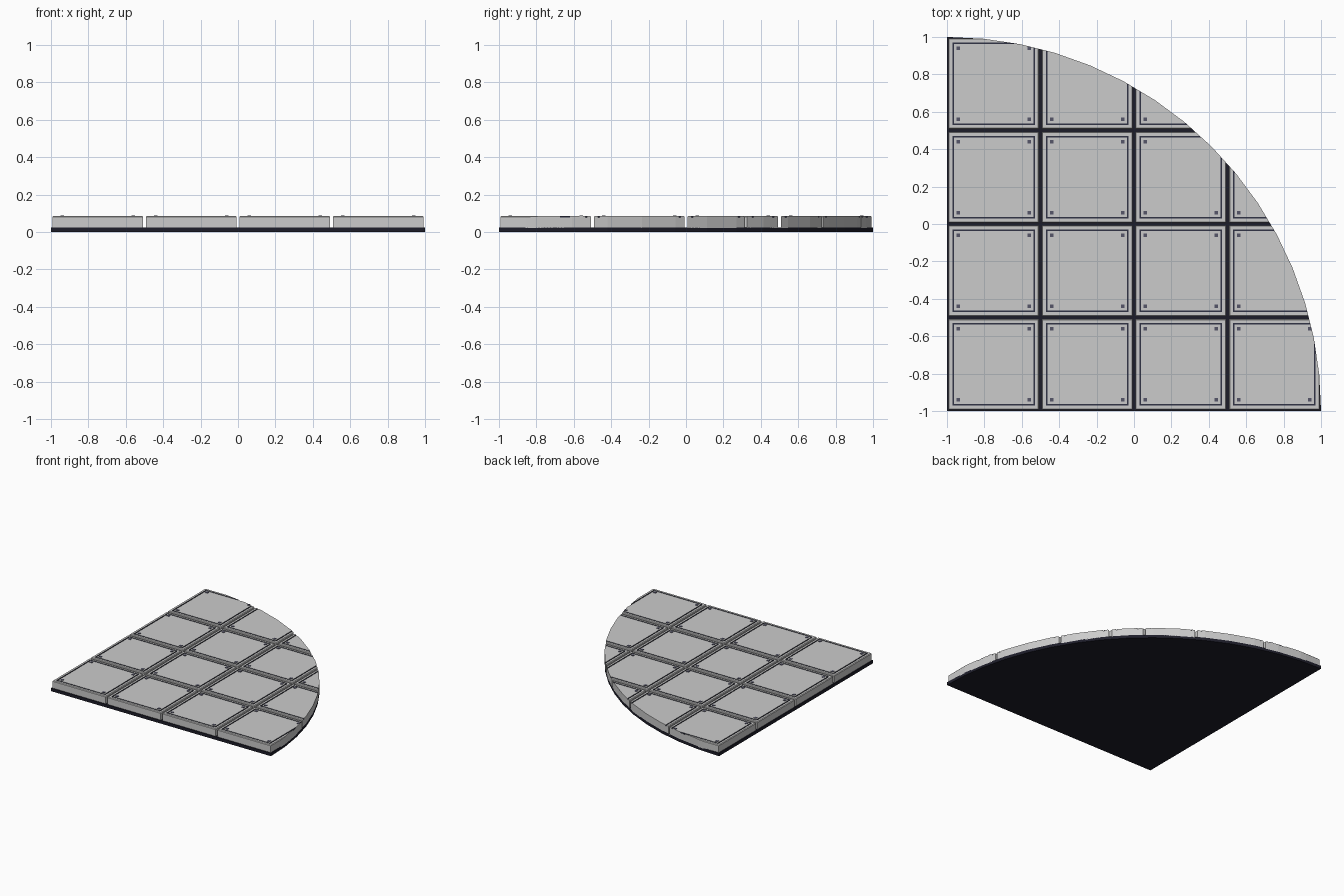
import bpy, bmesh, math
from mathutils import Vector

if "Cube" in bpy.data.objects:
    bpy.data.objects.remove(bpy.data.objects["Cube"])

SEG = 16          # facets along the quarter arc
R = 2.0
ARC = [Vector((-1 + R * math.cos(i * math.pi / 2 / SEG),
               -1 + R * math.sin(i * math.pi / 2 / SEG), 0)) for i in range(SEG + 1)]


def material(name, rgb):
    m = bpy.data.materials.new(name)
    m.diffuse_color = (*rgb, 1)
    m.use_nodes = True
    m.node_tree.nodes["Principled BSDF"].inputs["Base Color"].default_value = m.diffuse_color
    return m


DARK = material("dark_base", (0.012, 0.012, 0.022))
TRIM = material("dark_trim", (0.03, 0.032, 0.06))
BOLT = material("bolt_metal", (0.09, 0.09, 0.14))


def loft(bm, cx, cy, rings, mats=()):
    """Stack of square rings (half size, z), capped at both ends."""
    loops = [[bm.verts.new((cx + sx * h, cy + sy * h, z))
              for sx, sy in ((-1, -1), (1, -1), (1, 1), (-1, 1))] for h, z in rings]
    bm.faces.new(loops[0][::-1])
    for k in range(len(loops) - 1):
        a, b = loops[k], loops[k + 1]
        for i in range(4):
            j = (i + 1) % 4
            f = bm.faces.new((a[i], a[j], b[j], b[i]))
            f.material_index = 1 if k in mats else 0
    bm.faces.new(loops[-1])


def clip_to_arc(bm):
    """Trim a solid with every facet plane of the arc and cap the cut."""
    for a, b in zip(ARC, ARC[1:]):
        d = b - a
        n = Vector((d.y, -d.x, 0)).normalized()
        if not bm.verts or all((v.co - a).dot(n) < 1e-5 for v in bm.verts):
            continue
        res = bmesh.ops.bisect_plane(bm, geom=bm.verts[:] + bm.edges[:] + bm.faces[:],
                                     dist=1e-6, plane_co=a, plane_no=n, clear_outer=True)
        edges = [e for e in res["geom_cut"] if isinstance(e, bmesh.types.BMEdge)
                 and e.is_valid and e.is_boundary]
        if edges:
            bmesh.ops.edgeloop_fill(bm, edges=edges)


def finish(name, bm, mats):
    if bm.faces:
        bmesh.ops.recalc_face_normals(bm, faces=bm.faces[:])
        me = bpy.data.meshes.new(name)
        bm.to_mesh(me)
        for m in mats:
            me.materials.append(m)
        bpy.context.collection.objects.link(bpy.data.objects.new(name, me))
    bm.free()


# Quarter-disc base slab
bm = bmesh.new()
outline = [Vector((-1, -1, 0))] + ARC
face = bm.faces.new([bm.verts.new(p) for p in outline])
ext = bmesh.ops.extrude_face_region(bm, geom=[face])
for v in ext["geom"]:
    if isinstance(v, bmesh.types.BMVert):
        v.co.z = 0.025
finish("base_slab", bm, [DARK])

# Tile profile: wall, chamfer, rim, sunken dark groove, centre panel
PROFILE = [(0.243, 0.02), (0.243, 0.08), (0.238, 0.085), (0.221, 0.085),
           (0.221, 0.078), (0.213, 0.078), (0.213, 0.085)]

for ix in range(4):
    for iy in range(4):
        cx, cy = -0.75 + 0.5 * ix, -0.75 + 0.5 * iy
        bm = bmesh.new()
        loft(bm, cx, cy, PROFILE, mats=(3, 4, 5))
        clip_to_arc(bm)
        finish(f"floor_tile_{ix}_{iy}", bm, [None, TRIM])
        # Corner bolts
        for sx in (-1, 1):
            for sy in (-1, 1):
                bm = bmesh.new()
                loft(bm, cx + sx * 0.19, cy + sy * 0.19, [(0.01, 0.08), (0.01, 0.088)])
                clip_to_arc(bm)
                finish(f"tile_bolt_{ix}_{iy}_{sx}_{sy}", bm, [BOLT])
